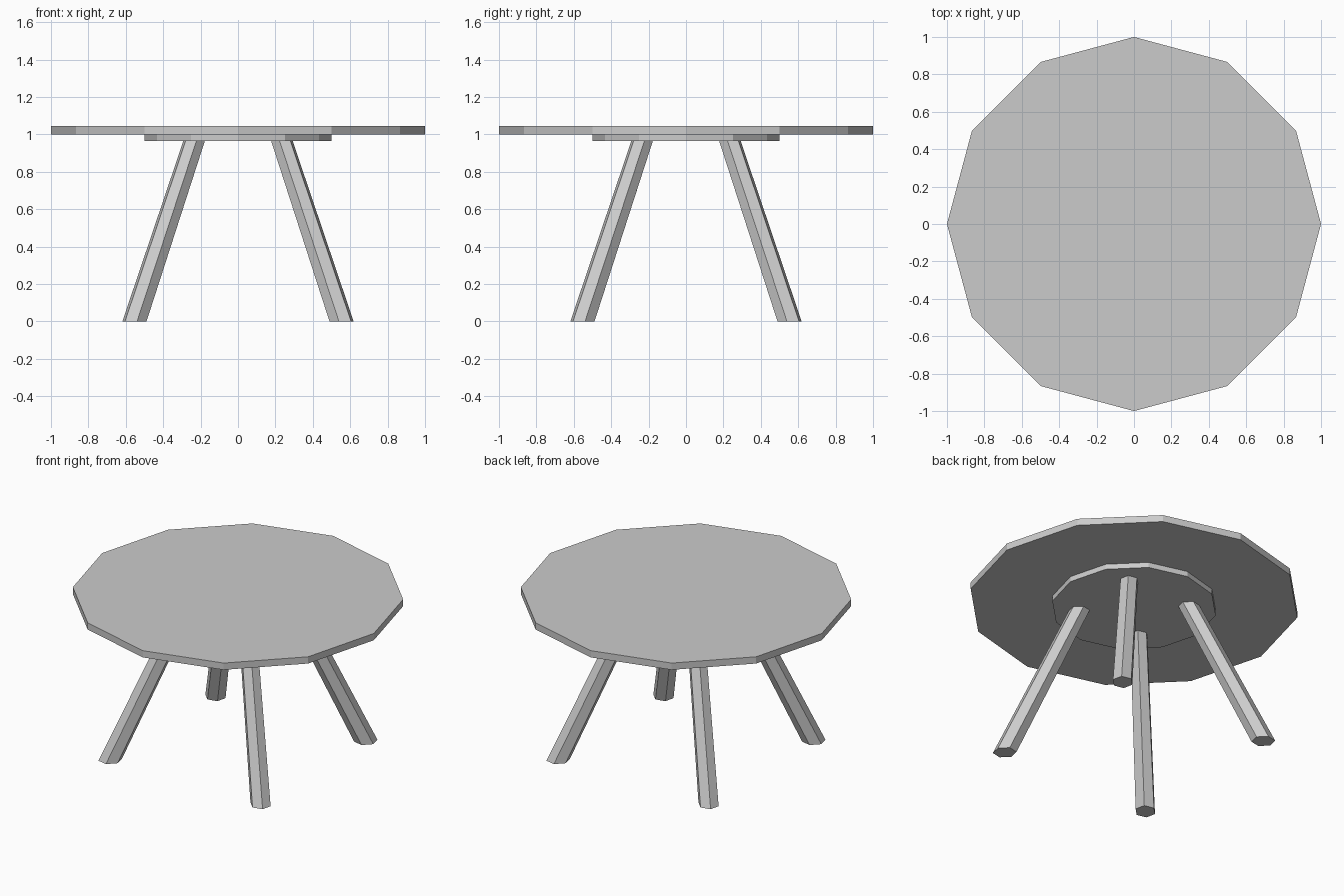
import bpy
import bmesh
from math import radians, cos, sin
from mathutils import Matrix, Vector

cube = bpy.data.objects.get("Cube")
if cube:
    bpy.data.objects.remove(cube, do_unlink=True)

GREY = (0.6, 0.6, 0.6, 1.0)
grey = bpy.data.materials.new("plain grey")
grey.use_nodes = True
grey.diffuse_color = GREY
grey.node_tree.nodes["Principled BSDF"].inputs["Base Color"].default_value = GREY


def prism(bm, sides, radius_low, radius_high, z_low, z_high, turn=0.0):
    """Add a capped upright prism or taper between two heights."""
    place = Matrix.Translation((0, 0, (z_low + z_high) / 2)) @ Matrix.Rotation(turn, 4, "Z")
    return bmesh.ops.create_cone(
        bm, cap_ends=True, segments=sides, radius1=radius_low, radius2=radius_high,
        depth=z_high - z_low, matrix=place)["verts"]


def finish(bm, name):
    mesh = bpy.data.meshes.new(name)
    bm.to_mesh(mesh)
    bm.free()
    mesh.materials.append(grey)
    obj = bpy.data.objects.new(name, mesh)
    bpy.context.collection.objects.link(obj)
    return obj


# Round top and the smaller mounting plate beneath it
for name, radius, z_low, z_high in (
        ("table_top", 1.0, 1.0, 1.045), ("mounting_plate", 0.5, 0.965, 1.0)):
    bm = bmesh.new()
    prism(bm, 12, radius, radius, z_low, z_high)
    finish(bm, name)

# Four splayed six-sided legs, cut level at foot and head
LEG_HEIGHT = 0.965
FOOT_REACH, HEAD_REACH = 0.783, 0.332
for name, angle in (("back_left_leg", 45), ("back_right_leg", 135),
                    ("front_right_leg", 225), ("front_left_leg", 315)):
    bm = bmesh.new()
    verts = prism(bm, 6, 0.064, 0.057, 0, LEG_HEIGHT)
    # Turn a flat side outward, then lean the leg along its radius
    turn = Matrix.Rotation(radians(30), 3, "Z")
    for v in verts:
        v.co = turn @ v.co
        reach = FOOT_REACH + (HEAD_REACH - FOOT_REACH) * v.co.z / LEG_HEIGHT
        v.co.x = v.co.x * 1.12 + reach
    bmesh.ops.rotate(bm, verts=verts, cent=(0, 0, 0),
                     matrix=Matrix.Rotation(radians(angle), 3, "Z"))
    finish(bm, name)
